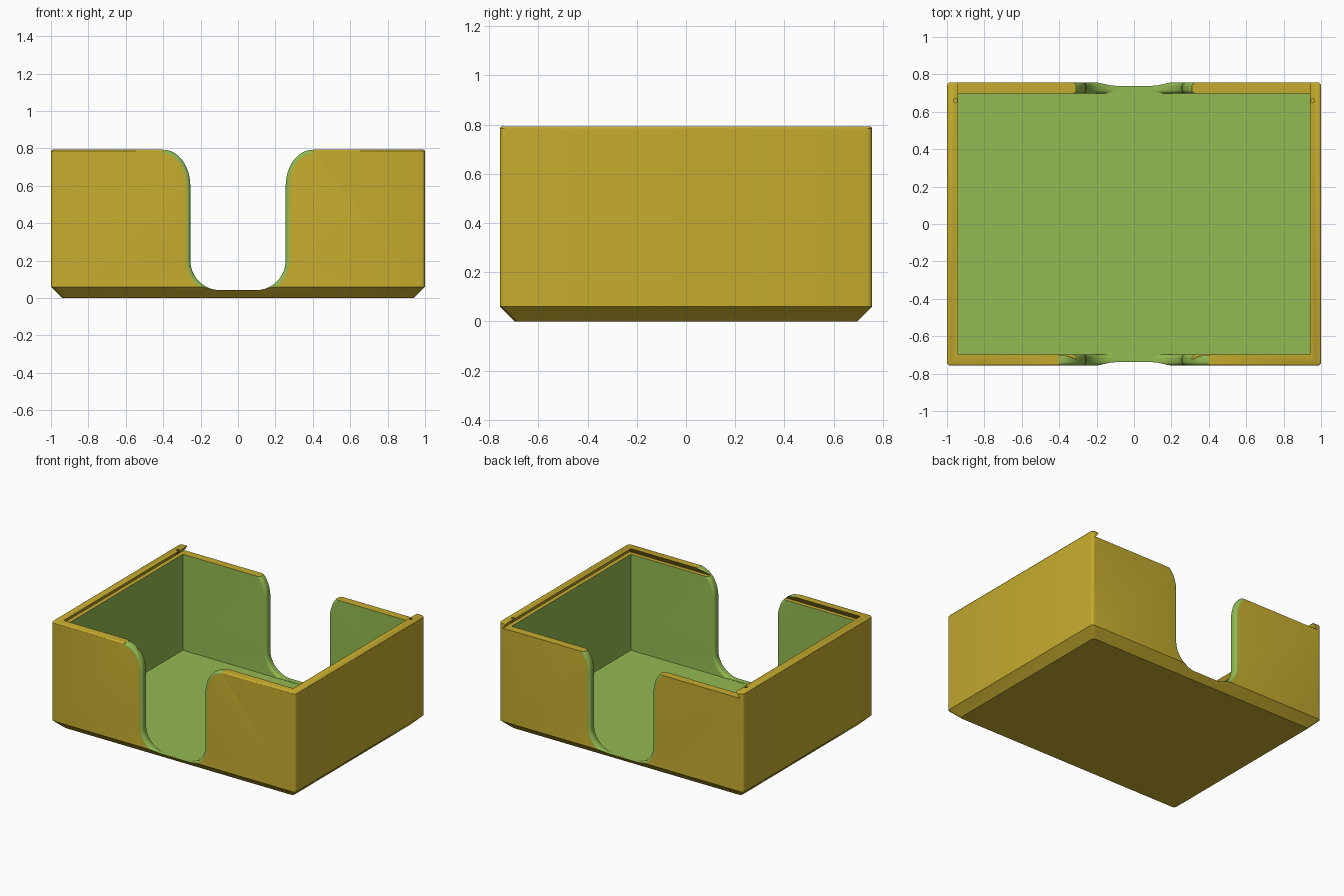
import bpy, bmesh
from math import sin, cos, pi, radians, sqrt

cube = bpy.data.objects.get("Cube")
if cube:
    bpy.data.objects.remove(cube, do_unlink=True)


def material(name, rgb):
    m = bpy.data.materials.new(name)
    m.use_nodes = True
    m.diffuse_color = (*rgb, 1)
    m.node_tree.nodes["Principled BSDF"].inputs["Base Color"].default_value = (*rgb, 1)
    return m


MATS = [material("mustard_yellow", (0.56, 0.41, 0.028)),
        material("leaf_green", (0.29, 0.49, 0.082))]
YELLOW, GREEN = 0, 1

HX, HY, TOP = 1.0, 0.757, 0.793     # outer half sizes and height
WALL, FLOOR, LEDGE = 0.06, 0.04, 0.75


def loft(name, rings, colour):
    """Closed solid through rings of equal point count."""
    bm = bmesh.new()
    loops = [[bm.verts.new(p) for p in ring] for ring in rings]
    n = len(loops[0])
    for a, b in zip(loops, loops[1:]):
        for i in range(n):
            j = (i + 1) % n
            bm.faces.new((a[i], a[j], b[j], b[i]))
    bm.faces.new(loops[0])
    bm.faces.new(loops[-1])
    bmesh.ops.recalc_face_normals(bm, faces=bm.faces)
    for f in bm.faces:
        f.material_index = colour
    mesh = bpy.data.meshes.new(name)
    bm.to_mesh(mesh)
    bm.free()
    for m in MATS:
        mesh.materials.append(m)
    ob = bpy.data.objects.new(name, mesh)
    bpy.context.collection.objects.link(ob)
    return ob


def rounded_rect(inset, z, r=0.02, steps=5):
    ring = []
    for q, (sx, sy) in enumerate([(1, 1), (-1, 1), (-1, -1), (1, -1)]):
        for k in range(steps):
            a = (q + k / (steps - 1)) * pi / 2
            ring.append((sx * (HX - inset - r) + r * cos(a),
                         sy * (HY - inset - r) + r * sin(a), z))
    return ring


def rect(x, y0, y1, z):
    return [(-x, y0, z), (x, y0, z), (x, y1, z), (-x, y1, z)]


# Outer block with chamfered foot and softened top edge
tray = loft("tray", [rounded_rect(i, z) for i, z in
                     [(WALL, 0), (0, WALL), (0, TOP - 0.008),
                      (0.003, TOP - 0.003), (0.008, TOP)]], YELLOW)

# Inner storage space
ix, iy = HX - WALL, HY - WALL
cavity = loft("cavity_cutter", [rect(ix, -iy, iy, FLOOR),
                                rect(ix, -iy, iy, 0.77)], GREEN)

# Dovetail channel for a sliding lid, open at the back
channel = loft("channel_cutter", [rect(ix + 0.03, -iy - 0.03, 1, LEDGE),
                                  rect(ix - 0.012, -iy + 0.012, 1, 0.81)], YELLOW)


# Finger cutout outline as (x, z, normal x, normal z)
def cutout_outline(steps=14):
    half = [(0.40, 0.85, 0, 0)]
    for k in range(steps + 1):
        a = k / steps * pi / 2
        half.append((0.40 - 0.145 * sin(a), 0.60 + 0.193 * cos(a), sin(a), -cos(a)))
    for k in range(steps + 1):
        a = -k / steps * pi / 2
        half.append((0.095 + 0.16 * cos(a), 0.202 + 0.16 * sin(a), cos(a), sin(a)))
    return half + [(-x, z, -nx, nz) for x, z, nx, nz in reversed(half)]


def cutout(name, side, r=0.02):
    rings = []
    outline = cutout_outline()
    # rounded lips: the outline flares out towards both wall surfaces
    arc = [r * sin(k / 6 * pi / 2) for k in range(7)]
    levels = ([(iy - 0.03, r)] + [(iy + r - t, r - sqrt(max(0, r * r - t * t))) for t in reversed(arc)]
              + [(HY - r + t, r - sqrt(max(0, r * r - t * t))) for t in arc] + [(HY + 0.03, r)])
    for y, d in levels:
        low = FLOOR + 0.002 if y < iy + r else 0
        rings.append([(x + nx * d, side * y, max(low, z + nz * d))
                      for x, z, nx, nz in outline])
    return loft(name, rings, GREEN)


cutters = [cavity, channel, cutout("front_cutout", -1), cutout("back_cutout", 1)]

# Small lid catches in the side lips
for s in (-1, 1):
    rings = [[(s * 0.955 + 0.01 * cos(k * pi / 6), 0.66 + 0.012 * sin(k * pi / 6), z)
              for k in range(12)] for z in (0.757, 0.85)]
    cutters.append(loft("catch_cutter", rings, YELLOW))

for c in cutters:
    c.hide_render = True
    mod = tray.modifiers.new(c.name, "BOOLEAN")
    mod.operation = "DIFFERENCE"
    mod.solver = "EXACT"
    mod.object = c

# Bake the cuts and drop the cutters
deps = bpy.context.evaluated_depsgraph_get()
baked = bpy.data.meshes.new_from_object(tray.evaluated_get(deps))
tray.modifiers.clear()
tray.data = baked
for c in cutters:
    bpy.data.objects.remove(c, do_unlink=True)

for o in bpy.context.selected_objects:
    o.select_set(False)
tray.select_set(True)
bpy.context.view_layer.objects.active = tray
bpy.ops.object.shade_smooth_by_angle(angle=radians(30))
